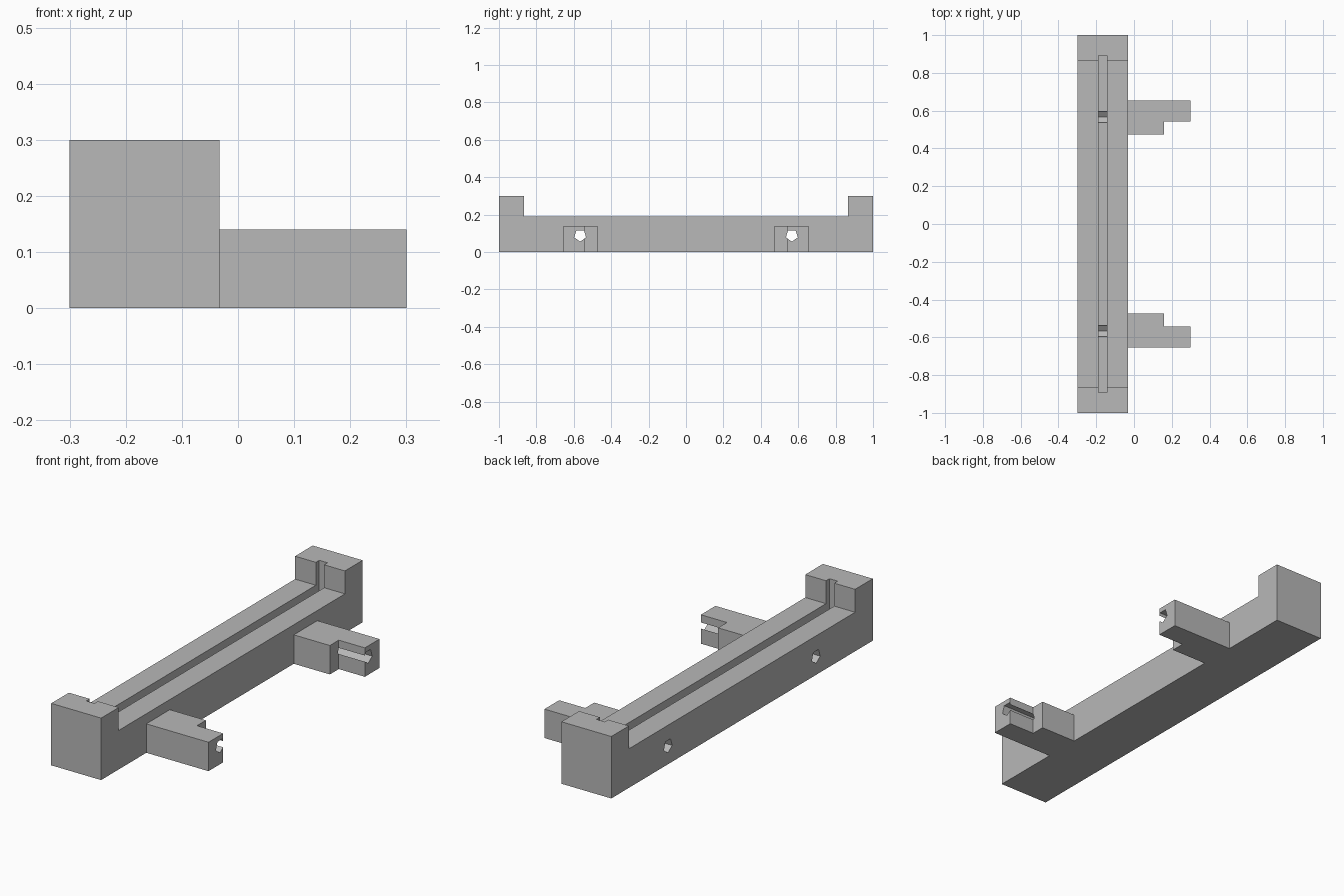
import bpy, bmesh, math
from mathutils import Matrix, Vector

if "Cube" in bpy.data.objects:
    bpy.data.objects.remove(bpy.data.objects["Cube"], do_unlink=True)

grey = bpy.data.materials.new("plain_grey")
grey.use_nodes = True
colour = (0.48, 0.48, 0.48, 1)
grey.diffuse_color = colour
grey.node_tree.nodes["Principled BSDF"].inputs["Base Color"].default_value = colour

LEFT, INNER, RIGHT = -0.3, -0.033, 0.3   # body sides and arm tip in x
SLOT_X = (LEFT + INNER) / 2
HOLE_Y, HOLE_Z, HOLE_R = 0.566, 0.089, 0.0335


def finish(name, bm):
    bmesh.ops.recalc_face_normals(bm, faces=bm.faces)
    mesh = bpy.data.meshes.new(name)
    bm.to_mesh(mesh)
    bm.free()
    mesh.materials.append(grey)
    obj = bpy.data.objects.new(name, mesh)
    bpy.context.collection.objects.link(obj)
    return obj


def extrude(name, points, offset):
    """Extrude a closed outline along an offset."""
    bm = bmesh.new()
    face = bm.faces.new([bm.verts.new(p) for p in points])
    result = bmesh.ops.extrude_face_region(bm, geom=[face])
    verts = [g for g in result["geom"] if isinstance(g, bmesh.types.BMVert)]
    bmesh.ops.translate(bm, verts=verts, vec=Vector(offset))
    return finish(name, bm)


def cut(obj, cutter):
    mod = obj.modifiers.new(cutter.name, "BOOLEAN")
    mod.operation = "DIFFERENCE"
    mod.solver = "EXACT"
    mod.object = cutter
    cutter.hide_render = True
    cutter.hide_viewport = True


# Long bed with a raised block at each end
half = [(0.865, 0.189), (0.865, 0.3), (1, 0.3), (1, 0)]
outline = half + [(-y, z) for y, z in reversed(half)]
body = extrude("bed", [(LEFT, y, z) for y, z in outline], (INNER - LEFT, 0, 0))

# Narrow slot running along the bed and into both end blocks
bm = bmesh.new()
size = Matrix.Diagonal((0.0445, 1.782, 0.4, 1))
bmesh.ops.create_cube(bm, size=1, matrix=Matrix.Translation((SLOT_X, 0, HOLE_Z + 0.2)) @ size)
cut(body, finish("slot_cutter", bm))

for side, label in ((-1, "front"), (1, "back")):
    # Stepped side arm
    steps = [(INNER, 0.474), (0.16, 0.474), (0.16, 0.542),
             (RIGHT, 0.542), (RIGHT, 0.654), (INNER, 0.654)]
    arm = extrude(label + "_arm", [(x, side * y, 0) for x, y in steps], (0, 0, 0.14))

    # Five-sided pin hole, point down, through the bed and the arm
    ring = [(-0.5, side * HOLE_Y + HOLE_R * math.sin(i * math.tau / 5),
             HOLE_Z - HOLE_R * math.cos(i * math.tau / 5)) for i in range(5)]
    pin = extrude(label + "_hole_cutter", ring, (1, 0, 0))
    cut(body, pin)
    cut(arm, pin)
